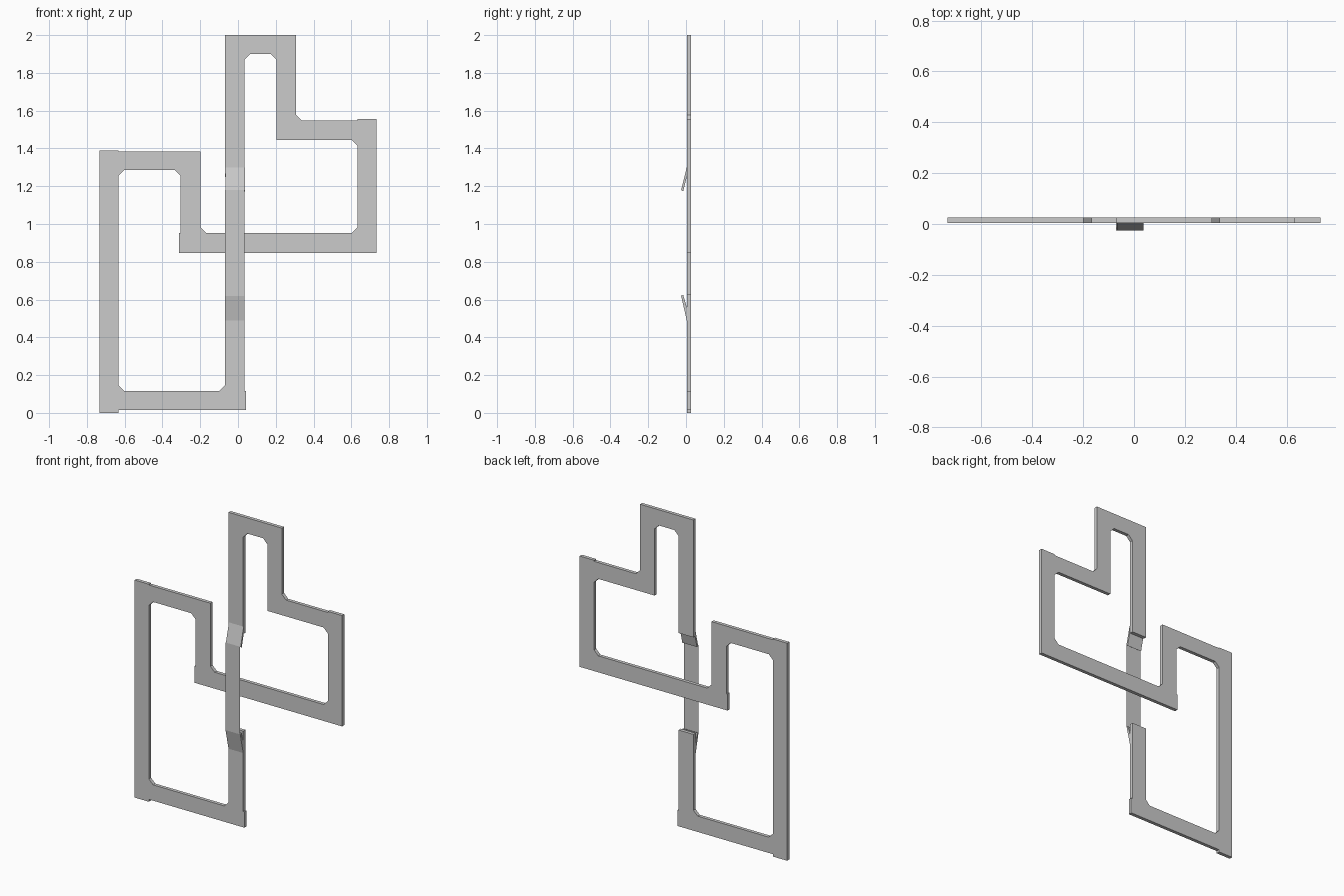
import bpy, bmesh

if "Cube" in bpy.data.objects:
    bpy.data.objects.remove(bpy.data.objects["Cube"])

FRONT, BACK, RAISED = 0.004, 0.026, -0.026
C = 0.03  # chamfer of the inside corners


def finish(name, bm):
    bmesh.ops.recalc_face_normals(bm, faces=bm.faces)
    mesh = bpy.data.meshes.new(name)
    bm.to_mesh(mesh)
    bm.free()
    obj = bpy.data.objects.new(name, mesh)
    bpy.context.collection.objects.link(obj)
    return obj


def prism(name, points, offset):
    """Extrude a closed 3D profile by the given offset."""
    bm = bmesh.new()
    face = bm.faces.new([bm.verts.new(p) for p in points])
    geo = bmesh.ops.extrude_face_region(bm, geom=[face], use_keep_orig=True)
    moved = [g for g in geo["geom"] if isinstance(g, bmesh.types.BMVert)]
    bmesh.ops.translate(bm, verts=moved, vec=offset)
    return finish(name, bm)


def chamfered(corners):
    """Replace corners flagged with a third value by two cut points."""
    out = []
    n = len(corners)
    for i, c in enumerate(corners):
        if len(c) == 2:
            out.append(c)
            continue
        for q in (corners[i - 1], corners[(i + 1) % n]):
            dx, dz = q[0] - c[0], q[1] - c[1]
            k = C / (dx * dx + dz * dz) ** 0.5
            out.append((c[0] + dx * k, c[1] + dz * k))
    return out


# Flat strip that winds through both interlocking loops
outline = chamfered([
    (-0.07, 0.63), (-0.07, 0.116, 1), (-0.633, 0.116, 1), (-0.633, 1.285, 1),
    (-0.304, 1.285, 1), (-0.304, 0.952), (-0.312, 0.952), (-0.312, 0.847),
    (0.733, 0.847), (0.733, 1.555), (0.632, 1.555), (0.632, 1.548),
    (0.307, 1.548, 1), (0.307, 2.0), (-0.07, 2.0), (-0.07, 1.25),
    (0.034, 1.25), (0.034, 1.9, 1), (0.204, 1.9, 1), (0.204, 1.444),
    (0.632, 1.444, 1), (0.632, 0.952, 1), (-0.198, 0.952, 1), (-0.198, 1.385),
    (-0.633, 1.385), (-0.633, 1.39), (-0.733, 1.39), (-0.733, 0.0),
    (-0.633, 0.0), (-0.633, 0.015), (0.043, 0.015), (0.043, 0.116),
    (0.034, 0.116), (0.034, 0.63),
])
prism("loop_strip", [(x, FRONT, z) for x, z in outline], (0, BACK - FRONT, 0))

# Sloped pieces leading up to the raised crossing
for name, x0, profile in (
    ("upper_ramp", -0.067, [(FRONT, 1.298), (RAISED, 1.18), (-0.015, 1.172), (FRONT, 1.25)]),
    ("lower_ramp", -0.07, [(FRONT, 0.49), (RAISED, 0.62), (-0.015, 0.625), (FRONT, 0.56)]),
):
    prism(name, [(x0, y, z) for y, z in profile], (0.104, 0, 0))

# Thin raised sheet that passes in front of the lower bar
bm = bmesh.new()
bm.faces.new([bm.verts.new((x, RAISED, z)) for x, z in
              ((-0.07, 0.62), (0.034, 0.62), (0.034, 1.18), (-0.07, 1.18))])
bridge = finish("crossing_bridge", bm)
if bridge.data.polygons[0].normal.y > 0:
    bridge.data.flip_normals()
